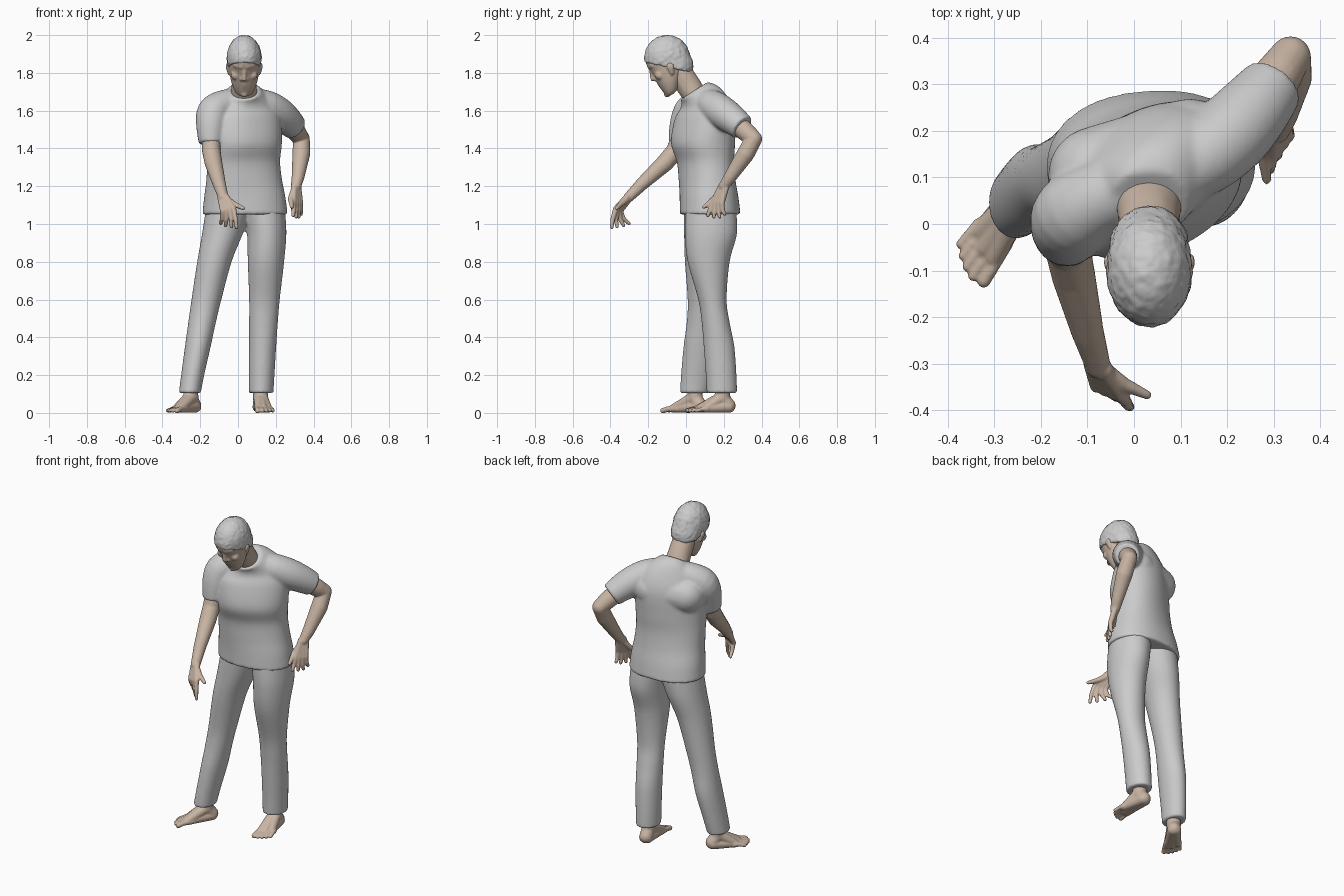
import bpy, bmesh, math
from mathutils import Vector, Matrix

if "Cube" in bpy.data.objects:
    bpy.data.objects.remove(bpy.data.objects["Cube"])

skin = bpy.data.materials.new("skin")
skin.diffuse_color = (0.58, 0.46, 0.37, 1)
skin.use_nodes = True
skin.node_tree.nodes["Principled BSDF"].inputs["Base Color"].default_value = skin.diffuse_color


def add_rings(bm, rings):
    """Skin a list of vertex rings into a closed flat-ended tube."""
    vs = [[bm.verts.new(p) for p in r] for r in rings]
    n = len(vs[0])
    for a, b in zip(vs, vs[1:]):
        for i in range(n):
            bm.faces.new((a[i], a[(i + 1) % n], b[(i + 1) % n], b[i]))
    bm.faces.new(vs[0][::-1])
    bm.faces.new(vs[-1])


def flow(rows, steps=5):
    """Smooth spline through rows of numbers."""
    rows, out = [rows[0], *rows, rows[-1]], []
    for a, b, c, d in zip(rows, rows[1:], rows[2:], rows[3:]):
        for k in range(steps):
            t = k / steps
            out.append([q + t / 2 * (r - p + t * (2 * p - 5 * q + 4 * r - s + t * (3 * (q - r) + s - p)))
                        for p, q, r, s in zip(a, b, c, d)])
    return out + [list(rows[-1])]


def loft(bm, sections, n=48, square=1.0):
    """Level ellipses: x, y, z, rx, ry, turn in degrees, tilt."""
    rings = []
    for x, y, z, rx, ry, turn, tilt in flow([(tuple(s) + (0, 0))[:7] for s in sections]):
        c, d = math.cos(math.radians(turn)), math.sin(math.radians(turn))
        ring = []
        for i in range(n):
            t = 2 * math.pi * (i + .5) / n
            u = rx * math.copysign(abs(math.cos(t)) ** square, math.cos(t))
            v = ry * math.copysign(abs(math.sin(t)) ** square, math.sin(t))
            dy = u * d + v * c
            ring.append((x + u * c - v * d, y + dy, z + tilt * dy))
        rings.append(ring)
    add_rings(bm, rings)


def tube(bm, path, n=28):
    """Round tube with flat ends: x, y, z, r."""
    path = flow(path, 3)
    pts = [Vector(p[:3]) for p in path]
    rings = []
    for i, p in enumerate(pts):
        q = (pts[min(i + 1, len(pts) - 1)] - pts[max(i - 1, 0)]).to_track_quat('Z', 'Y')
        rings.append([p + q @ Vector((path[i][3] * math.cos(2 * math.pi * k / n),
                                      path[i][3] * math.sin(2 * math.pi * k / n), 0)) for k in range(n)])
    add_rings(bm, rings)


def chain(bm, *path):
    """Round-ended limb: hulls over consecutive balls (x, y, z, r) or (x, y, z, rx, ry, rz)."""
    path = list(path) if len(path) > 1 else [path[0], path[0]]
    for a, b in zip(path, path[1:]):
        new = []
        for p in ((a,) if a == b else (a, b)):
            r = p[3:] if len(p) == 6 else (p[3],) * 3
            m = Matrix.Translation(p[:3]) @ Matrix.Diagonal((*r, 1))
            tmp = bmesh.new()
            bmesh.ops.create_icosphere(tmp, subdivisions=3, radius=1, matrix=m)
            new += [bm.verts.new(v.co) for v in tmp.verts]
            tmp.free()
        bmesh.ops.convex_hull(bm, input=new)
        bmesh.ops.delete(bm, geom=[v for v in new if v.is_valid and not v.link_faces], context='VERTS')


def part(name, bm, voxel, smooth, mat=None, matrix=None):
    """Fuse the pieces into one smooth surface."""
    bmesh.ops.recalc_face_normals(bm, faces=bm.faces)
    me = bpy.data.meshes.new(name)
    bm.to_mesh(me)
    bm.free()
    ob = bpy.data.objects.new(name, me)
    bpy.context.collection.objects.link(ob)
    if matrix:
        ob.matrix_world = matrix
    if mat:
        me.materials.append(mat)
    r = ob.modifiers.new("fuse", 'REMESH')
    r.mode, r.voxel_size, r.use_smooth_shade = 'VOXEL', voxel, True
    s = ob.modifiers.new("soften", 'SMOOTH')
    s.factor, s.iterations = 0.5, smooth
    return ob


# shirt: turned torso, shoulder blades and two sleeves
bm = bmesh.new()
loft(bm, [(.037, .128, 1.05, .226, .16, 4), (.036, .122, 1.14, .216, .153, 8),
          (.033, .112, 1.23, .203, .143, 15), (.03, .103, 1.33, .197, .139, 21),
          (.035, .09, 1.43, .203, .153, 27), (.033, .1, 1.56, .203, .138, 29, .05),
          (.033, .095, 1.635, .165, .11, 29, .25), (.033, .072, 1.685, .112, .09, 20, .5),
          (.032, .042, 1.705, .083, .073, 0, .65)], square=.9)
chain(bm, (-.08, .105, 1.54, .105), (.12, .175, 1.555, .095))
tube(bm, [(.07, .105, 1.645, .075), (.15, .145, 1.625, .083), (.21, .195, 1.59, .086),
          (.26, .25, 1.55, .079), (.30, .30, 1.51, .068)])
tube(bm, [(-.02, .08, 1.645, .075), (-.085, .05, 1.625, .082), (-.13, .02, 1.59, .088),
          (-.142, -.008, 1.52, .08), (-.144, -.03, 1.425, .064)])
part("shirt", bm, .008, 9)

# trousers
bm = bmesh.new()
loft(bm, [(-.255, .045, .105, .058, .077), (-.24, .058, .2, .061, .084), (-.213, .078, .35, .068, .091),
          (-.19, .088, .48, .073, .084), (-.167, .095, .6, .079, .086), (-.125, .1, .8, .091, .106),
          (-.082, .115, .95, .108, .125), (-.05, .12, 1.08, .12, .13)])
loft(bm, [(.122, .19, .105, .065, .08), (.125, .186, .2, .068, .081), (.13, .175, .35, .072, .081),
          (.135, .157, .48, .076, .074), (.14, .14, .6, .081, .075), (.148, .12, .8, .096, .111),
          (.152, .132, .95, .104, .138), (.14, .132, 1.08, .108, .133)])
part("trousers", bm, .0085, 3)

# head: skull and jaw, nose, brow, lips, ears
tilt = Matrix.Translation((.033, -.1, 1.845)) @ Matrix.Rotation(math.radians(30), 4, 'X')
bm = bmesh.new()
loft(bm, [(0, -.062, -.151, .028, .021), (0, -.048, -.136, .048, .04), (0, -.028, -.095, .067, .066),
          (0, -.008, -.05, .077, .088), (0, .006, 0, .081, .1), (0, .01, .05, .081, .106),
          (0, .012, .09, .07, .095), (0, .015, .12, .05, .07), (0, .015, .138, .022, .03)])
chain(bm, (0, -.09, .015, .01), (0, -.104, -.03, .013))
chain(bm, (0, -.078, -.136, .018))
for s in (-1, 1):
    chain(bm, (s * .013, -.094, -.036, .011))
    chain(bm, (s * .014, -.083, .035, .016), (s * .042, -.068, .035, .016))
    chain(bm, (s * .045, -.062, -.03, .026))
    chain(bm, (0, -.089, -.071, .01), (s * .02, -.08, -.073, .008))
    chain(bm, (0, -.086, -.086, .011), (s * .018, -.076, -.084, .008))
    chain(bm, (s * .089, .01, -.018, .009, .019, .02), (s * .081, 0, -.052, .008, .01, .012))
part("head", bm, .0055, 5, skin, tilt)

# hair: cap cut along a sloping hairline
bm = bmesh.new()
chain(bm, (0, .017, .03, .093, .122, .122), (0, .04, -.03, .086, .09, .09))
cut = bmesh.ops.bisect_plane(bm, geom=bm.verts[:] + bm.edges[:] + bm.faces[:], plane_co=(0, 0, -.02),
                             plane_no=(0, .92, 1), clear_inner=True)
bmesh.ops.holes_fill(bm, edges=[e for e in cut["geom_cut"] if isinstance(e, bmesh.types.BMEdge)])
hair = part("hair", bm, .006, 2, None, tilt)
curls = bpy.data.textures.new("curls", 'CLOUDS')
curls.noise_scale = .02
d = hair.modifiers.new("curls", 'DISPLACE')
d.texture, d.strength = curls, .007

# neck
bm = bmesh.new()
chain(bm, (.032, .05, 1.675, .072, .068, .05), (.032, .012, 1.735, .066), (.033, -.03, 1.80, .064))
part("neck", bm, .008, 3, skin)


def arm(name, limb, knuckles, across, tips, thumb):
    """Arm with palm and four fingers fanned across the knuckles."""
    bm = bmesh.new()
    chain(bm, *limb)
    wrist, k, across = Vector(limb[-1][:3]), Vector(knuckles), Vector(across).normalized()
    bases = [k + across * (i - 1.5) * .021 for i in range(4)]
    outward = (k - wrist).normalized()
    for b, tip in zip(bases, tips):
        tip = Vector(tip)
        mid = (b + tip) / 2 + outward * .01
        root = wrist + (b - k) * .5
        chain(bm, (*root, .018), (*b, .0145), (*mid, .012), (*tip, .0095))
    chain(bm, (*wrist, .02), *thumb)
    part(name, bm, .005, 2, skin)


# reaching arm and arm resting on the hip
arm("reaching_arm",
    [(-.14, -.01, 1.50, .055), (-.142, -.055, 1.39, .049), (-.13, -.11, 1.325, .047),
     (-.1, -.23, 1.215, .035), (-.077, -.305, 1.14, .027)],
    (-.052, -.36, 1.075), (-.9, .38, -.2),
    [(-.008, -.393, .982), (-.035, -.365, .985), (-.066, -.33, .992), (-.092, -.302, 1.003)],
    [(-.02, -.345, 1.105, .015), (.028, -.367, 1.083, .01)])
arm("resting_arm",
    [(.26, .25, 1.545, .055), (.31, .32, 1.485, .051), (.336, .359, 1.45, .044),
     (.335, .315, 1.37, .047), (.318, .235, 1.25, .034), (.307, .2, 1.2, .027)],
    (.312, .165, 1.11), (.6, .8, .05),
    [(.292, .115, 1.045), (.308, .148, 1.038), (.322, .178, 1.038), (.334, .205, 1.052)],
    [(.278, .15, 1.135, .015), (.285, .095, 1.09, .01)])


def foot(name, ankle, ahead, inner):
    """Bare foot: ankle, heel, instep and five toes."""
    f, s, o = Vector((*ahead, 0)), Vector((*inner, 0)), Vector((*ankle, 0))
    bm = bmesh.new()

    def at(a, i, z, r):
        return (*(o + f * a + s * i + Vector((0, 0, z))), r)
    chain(bm, at(0, 0, .15, .04), at(-.005, 0, .075, .04))
    chain(bm, at(-.005, 0, .075, .038), at(-.035, 0, .038, .038))
    for i, reach in ((.024, .122), (0, .117), (-.027, .092)):
        chain(bm, at(-.035, i * .3, .033, .032), at(reach, i, .023, .022))
        chain(bm, at(.01, i * .3, .075, .032), at(reach, i, .023, .022))
    for i, reach, r in ((.038, .178, .0145), (.013, .182, .0115), (-.009, .173, .011),
                        (-.029, .159, .0105), (-.048, .141, .0105)):
        chain(bm, at(.085, i * .75, .022, .018), at(reach - .03, i * .95, .02, r), at(reach, i, .012, r))
    part(name, bm, .005, 2, skin)


foot("turned_foot", (-.252, .045), (-.57, -.82), (.82, -.57))
foot("forward_foot", (.12, .19), (.12, -.99), (-.99, -.12))
